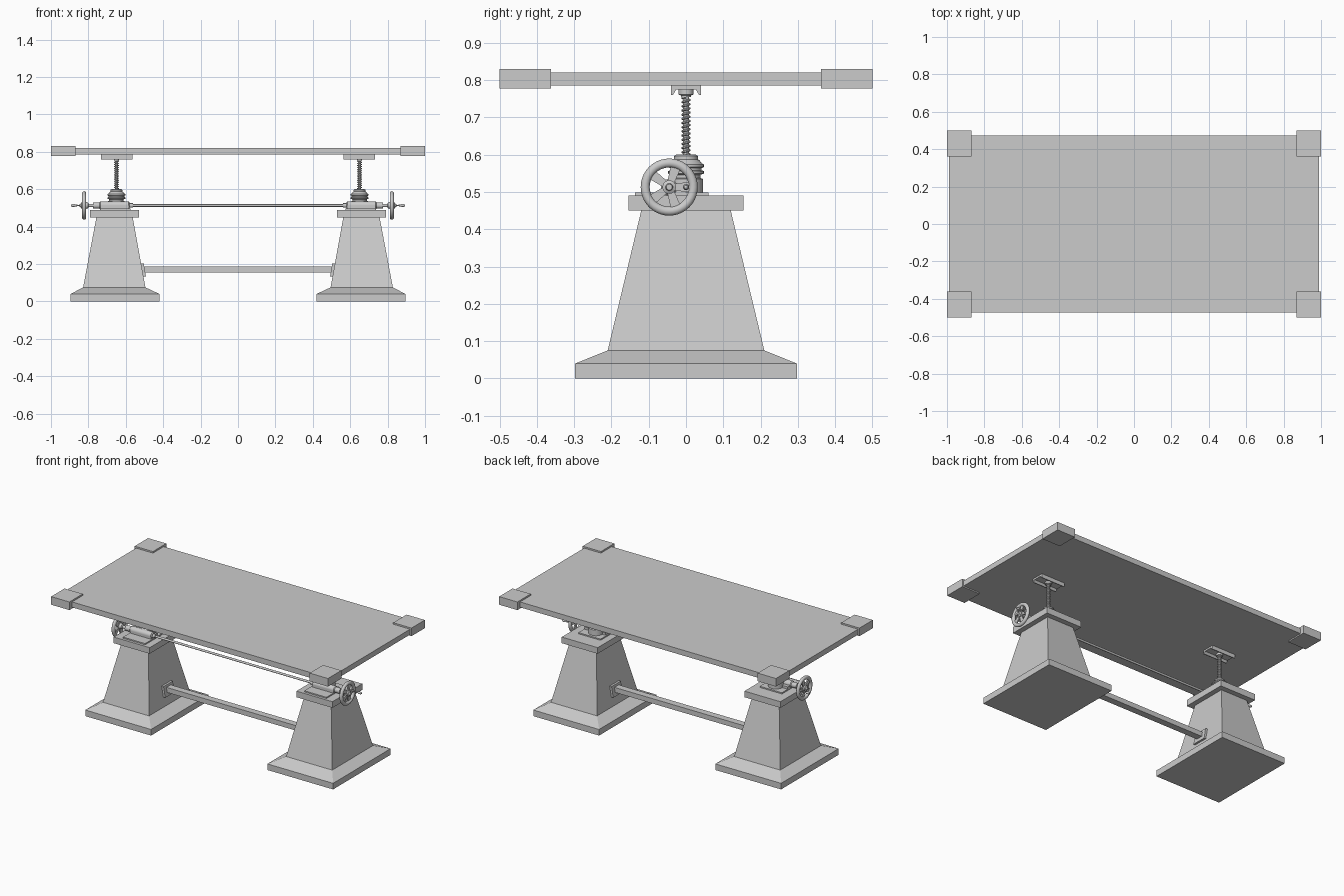
import bpy, bmesh
from math import sin, cos, pi
from mathutils import Matrix, Vector

if "Cube" in bpy.data.objects:
    bpy.data.objects.remove(bpy.data.objects["Cube"])

PX, WY, WZ = 0.65, -0.045, 0.513      # screw x, drive shaft y and z


def make(name, bm, mirror="", smooth=False):
    bmesh.ops.recalc_face_normals(bm, faces=bm.faces)
    me = bpy.data.meshes.new(name)
    bm.to_mesh(me)
    bm.free()
    ob = bpy.data.objects.new(name, me)
    bpy.context.collection.objects.link(ob)
    if smooth:
        bpy.context.view_layer.objects.active = ob
        ob.select_set(True)
        bpy.ops.object.shade_smooth_by_angle(angle=0.6)
        ob.select_set(False)
    if mirror:
        m = ob.modifiers.new("mirror", 'MIRROR')
        m.use_axis = ("x" in mirror, "y" in mirror, False)
    return ob


def bridge(bm, rings, closed=False):
    """Skin a list of point rings; cap the ends unless closed."""
    vs = [[bm.verts.new(p) for p in r] for r in rings]
    n = len(vs[0])
    for a, b in zip(vs, vs[1:] + ([vs[0]] if closed else [])):
        for i in range(n):
            j = (i + 1) % n
            bm.faces.new((a[i], a[j], b[j], b[i]))
    if not closed:
        bm.faces.new(vs[0])
        bm.faces.new(vs[-1])


def rect(x0, x1, y0, y1, z):
    return [(x0, y0, z), (x1, y0, z), (x1, y1, z), (x0, y1, z)]


def box(name, x0, x1, y0, y1, z0, z1, mirror=""):
    bm = bmesh.new()
    bridge(bm, [rect(x0, x1, y0, y1, z0), rect(x0, x1, y0, y1, z1)])
    return make(name, bm, mirror)


def prism(name, xz, y, mirror="x"):
    bm = bmesh.new()
    bridge(bm, [[(a, s, b) for a, b in xz] for s in (-y, y)])
    return make(name, bm, mirror)


def lathe(name, prof, axis, c, mirror="x", n=28):
    """prof = (radius, position along axis); c = centre on the other two axes."""
    bm = bmesh.new()
    rings = []
    for r, h in prof:
        ring = []
        for k in range(n):
            u, v = c[0] + r * cos(2*pi*k/n), c[1] + r * sin(2*pi*k/n)
            ring.append((u, v, h) if axis == "z" else (h, u, v))
        rings.append(ring)
    bridge(bm, rings)
    return make(name, bm, mirror, True)


# Tabletop and corner blocks
box("tabletop", -0.99, 0.99, -0.473, 0.473, 0.785, 0.82)
box("corner_block", 0.868, 1.0, 0.362, 0.5, 0.777, 0.83, "xy")

# Pedestals: stepped base, tapered body, cap slab
bm = bmesh.new()
bridge(bm, [rect(0.42, 0.895, -0.297, 0.297, 0), rect(0.42, 0.895, -0.297, 0.297, 0.04),
            rect(0.495, 0.828, -0.21, 0.21, 0.075), rect(0.563, 0.757, -0.12, 0.12, 0.45)])
make("pedestal", bm, "x")
box("pedestal_cap", 0.53, 0.79, -0.154, 0.154, 0.45, 0.49, "x")

# Lower stretcher and its wall plates
box("stretcher", -0.515, 0.515, -0.022, 0.022, 0.156, 0.188)
prism("stretcher_plate", [(0.492, 0.132), (0.507, 0.132), (0.52, 0.202), (0.504, 0.202)], 0.048)

# Gear base plate, worm housing and feet
box("gear_plate", 0.575, 0.735, -0.137, 0.06, 0.49, 0.498, "x")
lathe("worm_housing", [(0.016, 0.58), (0.022, 0.585), (0.022, 0.735), (0.017, 0.74),
                       (0.017, 0.775)], "x", (WY, WZ))
box("worm_saddle", 0.583, 0.735, WY - 0.022, 0.0, 0.497, 0.513, "x")

# Ringed collar round each screw
lathe("screw_collar", [(0.046, 0.49), (0.046, 0.535), (0.039, 0.537), (0.039, 0.546),
                       (0.048, 0.549), (0.048, 0.556), (0.042, 0.558), (0.042, 0.564),
                       (0.048, 0.567), (0.048, 0.574), (0.042, 0.577), (0.036, 0.585),
                       (0.032, 0.587), (0.032, 0.596), (0.025, 0.601)], "z", (PX, 0))

# Threaded screws: core plus helical thread
lathe("screw_core", [(0.0085, 0.59), (0.0085, 0.77)], "z", (PX, 0), n=16)
bm = bmesh.new()
turns, seg, pitch = 14, 16, 0.0112
rings = []
for k in range(turns * seg + 1):
    a, z = 2*pi*k/seg, 0.598 + pitch * k / seg
    rings.append([(PX + r*cos(a), r*sin(a), z + dz)
                  for r, dz in ((0.008, -0.0038), (0.0125, -0.0015), (0.0125, 0.0015), (0.008, 0.0038))])
bridge(bm, rings)
make("screw_thread", bm, "x", True)
lathe("screw_head", [(0.014, 0.754), (0.014, 0.759), (0.02, 0.761), (0.02, 0.776)], "z", (PX, 0))

# Channel brackets under the top
box("channel_web", 0.563, 0.733, -0.038, 0.038, 0.774, 0.785, "x")
bm = bmesh.new()
bridge(bm, [[(x, 0.04, 0.785), (x, 0.04, 0.76), (x, 0.035, 0.76), (x, 0.026, 0.775), (x, 0.026, 0.785)]
            for x in (0.563, 0.733)])
make("channel_flange", bm, "xy")

# Drive shaft joining both worm gears
lathe("drive_shaft", [(0.007, -0.6), (0.007, 0.6)], "x", (WY, WZ), "", 20)
lathe("shaft_coupling", [(0.012, 0.562), (0.012, 0.585)], "x", (WY, WZ))

# Handwheels: hub, rim, spokes, crank handle
WX = 0.823
lathe("wheel_hub", [(0.009, 0.77), (0.009, 0.798), (0.016, 0.802), (0.018, 0.812),
                    (0.018, 0.836), (0.01, 0.84), (0.008, 0.848)], "x", (WY, WZ))
bm = bmesh.new()
rings = []
for k in range(40):
    a = 2*pi*k/40
    ring = []
    for j in range(12):
        b = 2*pi*j/12
        r = 0.0645 + 0.012*cos(b)
        ring.append((WX + 0.011*sin(b), WY + r*cos(a), WZ + r*sin(a)))
    rings.append(ring)
bridge(bm, rings, True)
make("wheel_rim", bm, "x", True)
bm = bmesh.new()
for k in range(5):
    rot = Matrix.Rotation(2*pi*k/5, 3, 'X')
    ring = [Vector(p) for p in ((0, 0.01, -0.009), (0, 0.06, -0.014), (0, 0.06, 0.014), (0, 0.01, 0.009))]
    bridge(bm, [[rot @ p + Vector((WX + t, WY, WZ)) for p in ring] for t in (-0.004, 0.004)])
make("wheel_spokes", bm, "x")
lathe("crank_handle", [(0.006, 0.82), (0.006, 0.835), (0.003, 0.838), (0.004, 0.86), (0.007, 0.876),
                       (0.008, 0.885), (0.005, 0.892), (0.001, 0.894)], "x", (0.0, WZ), n=16)
